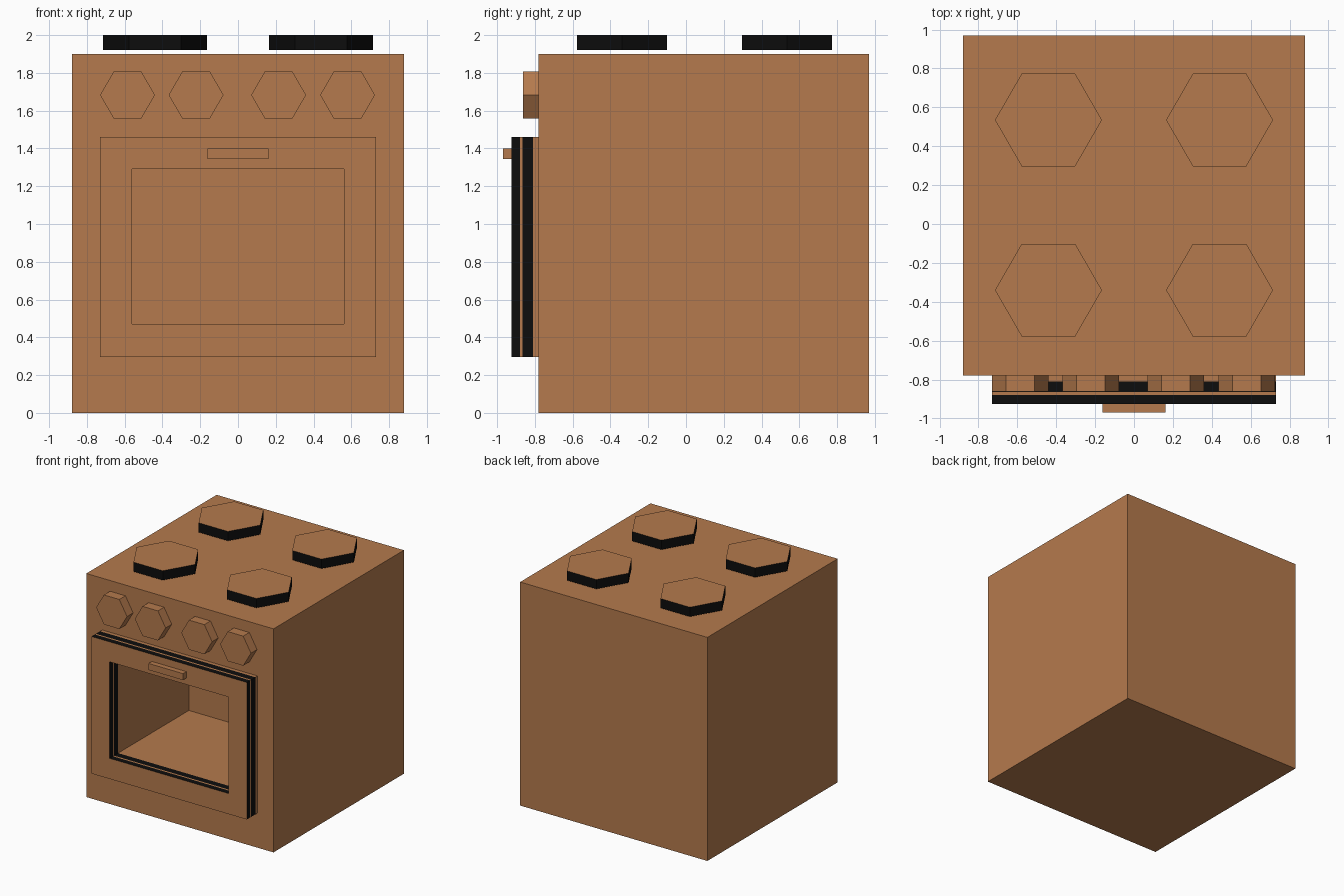
import bpy, bmesh, math
from mathutils import Matrix, Vector

if "Cube" in bpy.data.objects:
    bpy.data.objects.remove(bpy.data.objects["Cube"])


def material(name, rgb):
    m = bpy.data.materials.new(name)
    m.diffuse_color = (*rgb, 1)
    m.use_nodes = True
    m.node_tree.nodes["Principled BSDF"].inputs["Base Color"].default_value = m.diffuse_color
    return m


BROWN = material("copper brown", (0.462, 0.195, 0.074))
BLACK = material("black", (0.004, 0.004, 0.004))


def finish(name, bm, side_axis=None, side_index=1):
    """Make the object; faces not facing along side_axis get side_index."""
    bm.normal_update()
    if side_axis is not None:
        for f in bm.faces:
            f.material_index = 0 if abs(f.normal[side_axis]) > 0.5 else side_index
    me = bpy.data.meshes.new(name)
    bm.to_mesh(me)
    bm.free()
    me.materials.append(BROWN)
    me.materials.append(BLACK)
    ob = bpy.data.objects.new(name, me)
    bpy.context.collection.objects.link(ob)
    return ob


def box(x, y, z):
    bm = bmesh.new()
    bmesh.ops.create_cube(bm, size=1)
    for v in bm.verts:
        for i, (lo, hi) in enumerate((x, y, z)):
            v.co[i] = hi if v.co[i] > 0 else lo
    bm.normal_update()
    return bm


def cut_recess(bm, x, z, depth_y):
    """Sink a rectangular recess into the front face; return its floor face."""
    front = min(bm.faces, key=lambda f: f.calc_center_median().y)
    bmesh.ops.inset_region(bm, faces=[front], thickness=0.05)
    mid = front.calc_center_median()
    for v in front.verts:
        v.co.x = x[1] if v.co.x > mid.x else x[0]
        v.co.z = z[1] if v.co.z > mid.z else z[0]
    new = bmesh.ops.extrude_discrete_faces(bm, faces=[front])["faces"][0]
    for v in new.verts:
        v.co.y = depth_y
    bm.normal_update()
    return new


def hexagon(name, centre, radius, height, axis, side_index):
    bm = bmesh.new()
    bmesh.ops.create_cone(bm, cap_ends=True, segments=6, radius1=radius,
                          radius2=radius, depth=height,
                          matrix=Matrix.Rotation(math.pi / 2, 4, 'Z'))
    # put corners on the x axis
    if abs(max(v.co.x for v in bm.verts) - radius) > 0.001:
        bm.transform(Matrix.Rotation(math.pi / 6, 4, 'Z'))
    if axis == 1:
        bm.transform(Matrix.Rotation(math.pi / 2, 4, 'X'))
    bm.transform(Matrix.Translation(Vector(centre)))
    finish(name, bm, axis, side_index)


WIN_X, WIN_Z = (-0.56, 0.56), (0.47, 1.29)

# Body with oven cavity
body = box((-0.88, 0.88), (-0.78, 0.97), (0, 1.9))
cut_recess(body, WIN_X, WIN_Z, 0.14)
finish("oven_body", body)

# Door frame: layered rim, open at the back, brown front
layers = [(-0.925, -0.88, 1), (-0.88, -0.865, 0), (-0.865, -0.81, 1), (-0.81, -0.78, 0)]
for n, (y0, y1, dark) in enumerate(layers):
    bm = box((-0.73, 0.73), (y0, y1), (0.295, 1.46))
    back = max(bm.faces, key=lambda f: f.calc_center_median().y)
    floor = cut_recess(bm, WIN_X, WIN_Z, y1)
    drop = [back, floor]
    if n:
        drop = [f for f in bm.faces if abs(f.normal.y) > 0.5]
    bmesh.ops.delete(bm, geom=drop, context='FACES')
    finish("door_frame" if n == 0 else f"door_rim_{n}", bm, 1, dark)

# Door handle
finish("door_handle", box((-0.162, 0.162), (-0.97, -0.925), (1.345, 1.40)))

# Control knobs
for i, x in enumerate((-0.585, -0.222, 0.215, 0.58)):
    hexagon(f"knob_{i + 1}", (x, -0.82, 1.683), 0.145, 0.084, 1, 0)

# Hob burners, hovering just above the top
for x in (-0.44, 0.44):
    for y in (-0.34, 0.535):
        side = "left" if x < 0 else "right"
        row = "front" if y < 0 else "back"
        hexagon(f"burner_{row}_{side}", (x, y, 1.96), 0.275, 0.08, 2, 1)
